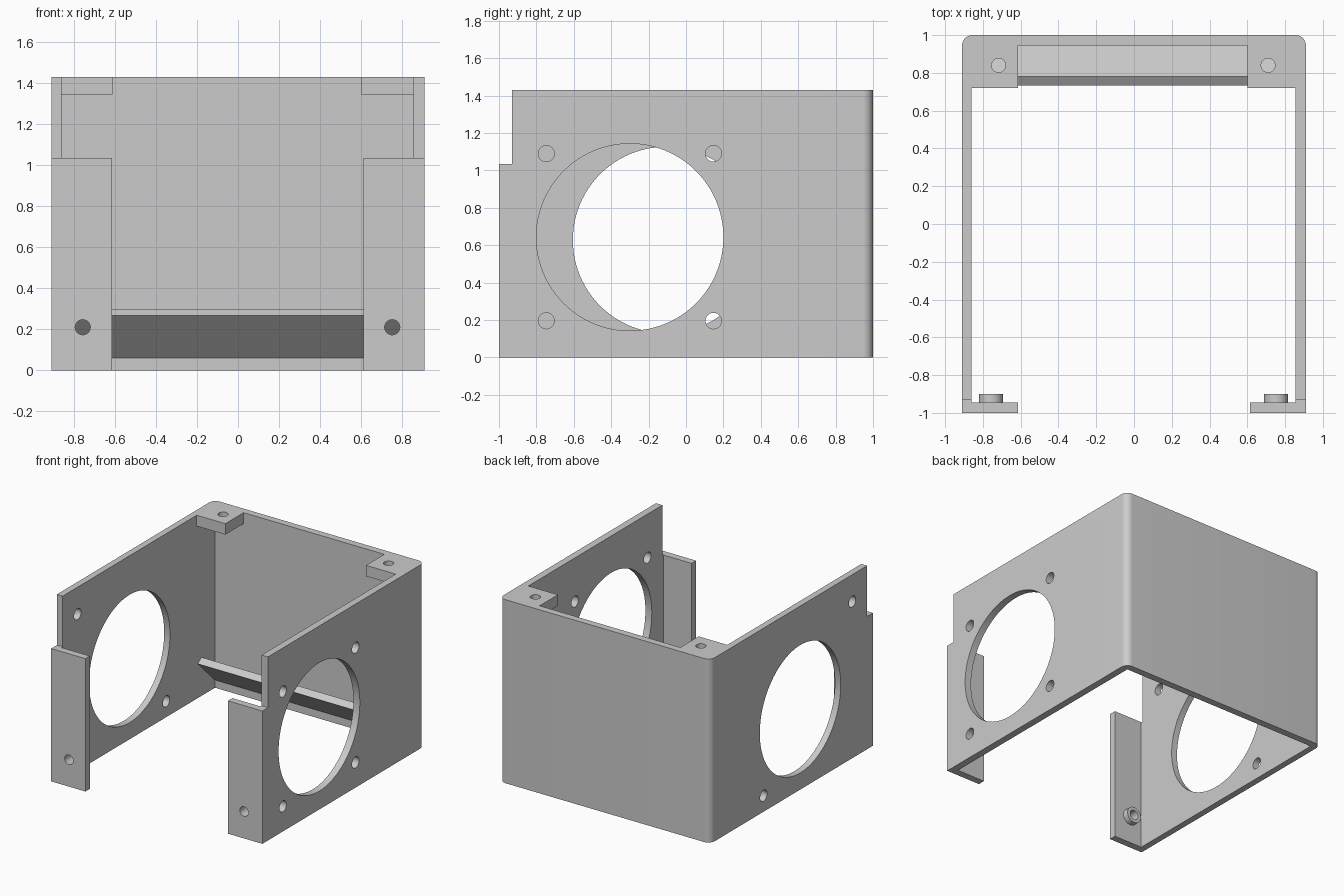
import bpy, bmesh, math
from mathutils import Matrix, Vector

if "Cube" in bpy.data.objects:
    bpy.data.objects.remove(bpy.data.objects["Cube"])

W, H = 0.91, 1.43            # half width and height of the enclosure
INNER_L, INNER_R = 0.855, -0.86
BACK = 0.945                 # inner face of the back wall

grey = bpy.data.materials.new("plain_grey")
grey.use_nodes = True
grey.diffuse_color = (0.6, 0.6, 0.6, 1)
grey.node_tree.nodes["Principled BSDF"].inputs["Base Color"].default_value = (0.6, 0.6, 0.6, 1)


def make(name, bm):
    bmesh.ops.recalc_face_normals(bm, faces=bm.faces[:])
    mesh = bpy.data.meshes.new(name)
    bm.to_mesh(mesh)
    bm.free()
    mesh.materials.append(grey)
    obj = bpy.data.objects.new(name, mesh)
    bpy.context.collection.objects.link(obj)
    return obj


def prism(name, points, sweep):
    """Extrude a closed outline along a vector."""
    bm = bmesh.new()
    face = bm.faces.new([bm.verts.new(p) for p in points])
    new = bmesh.ops.extrude_face_region(bm, geom=[face])["geom"]
    verts = [v for v in new if isinstance(v, bmesh.types.BMVert)]
    bmesh.ops.translate(bm, verts=verts, vec=Vector(sweep))
    return make(name, bm)


def box(name, x, y, z):
    outline = [(x[0], y[0], z[0]), (x[1], y[0], z[0]), (x[1], y[1], z[0]), (x[0], y[1], z[0])]
    return prism(name, outline, (0, 0, z[1] - z[0]))


def cylinder(name, centre, radius, length, axis, sides=32):
    bm = bmesh.new()
    turn = Vector((0, 0, 1)).rotation_difference(Vector(axis)).to_matrix().to_4x4()
    bmesh.ops.create_cone(bm, cap_ends=True, segments=sides, radius1=radius, radius2=radius,
                          depth=length, matrix=Matrix.Translation(centre) @ turn)
    return make(name, bm)


def combine(obj, tool, operation="DIFFERENCE"):
    """Apply a boolean and drop the tool object."""
    mod = obj.modifiers.new("boolean", "BOOLEAN")
    mod.operation, mod.object, mod.solver = operation, tool, "EXACT"
    bpy.context.view_layer.update()
    bpy.context.view_layer.objects.active = obj
    bpy.ops.object.modifier_apply(modifier=mod.name)
    bpy.data.objects.remove(tool)


# Wall shell with front flanges and rounded back corners
R = 0.055
arc = [(W - R + R * math.cos(a), 1 - R + R * math.sin(a))
       for a in (math.radians(90 * i / 10) for i in range(11))]
outline = [(0.613, -1), (W, -1)] + arc + [(-x, y) for x, y in reversed(arc)]
outline += [(-W, -1), (-0.615, -1), (-0.615, -BACK), (INNER_R, -BACK), (INNER_R, BACK),
            (INNER_L, BACK), (INNER_L, -BACK), (0.613, -BACK)]
shell = prism("enclosure_shell", [(x, y, 0) for x, y in outline], (0, 0, H))
combine(shell, box("notch_cutter", (-1.1, 1.1), (-1.1, -0.93), (1.035, 1.6)))

# Corner tabs for the lid screws
for side, inner, hole_x in ((1, 0.6, 0.71), (-1, -0.613, -0.717)):
    xs = sorted((inner, side * 0.885))
    combine(shell, box("lid_tab", xs, (0.72, 0.97), (1.345, H)), "UNION")
    combine(shell, cylinder("lid_hole", (hole_x, 0.84, 1.4), 0.037, 0.3, (0, 0, 1)))

# Large round openings and their mounting holes
X = (1, 0, 0)
fan_right, fan_left = (-0.107, 0.628), (-0.3, 0.643)
combine(shell, cylinder("right_opening", (-0.9, *fan_right), 0.498, 0.3, X, 96))
combine(shell, cylinder("left_opening", (0.9, *fan_left), 0.5, 0.3, X, 96))
for y, z in ((-0.747, 1.22), (0.345, 0.124)):
    combine(shell, cylinder("right_hole", (-0.9, y, z), 0.043, 0.3, X))
for sy in (-1, 1):
    for sz in (-1, 1):
        centre = (0.9, fan_left[0] + sy * 0.447, fan_left[1] + sz * 0.447)
        combine(shell, cylinder("left_hole", centre, 0.043, 0.3, X))

# Screw bosses behind the front flanges
Y = (0, 1, 0)
parts = [shell]
for name, x in (("left_boss", 0.752), ("right_boss", -0.757)):
    boss = cylinder(name, (x, -0.925, 0.21), 0.063, 0.05, Y)
    combine(boss, cylinder("boss_hole", (x, -0.95, 0.21), 0.037, 0.3, Y))
    combine(shell, cylinder("flange_hole", (x, -0.95, 0.21), 0.037, 0.3, Y))
    parts.append(boss)

# Slanted rail across the back wall
rail = [(BACK, 0.06), (0.732, 0.268), (0.78, 0.3), (BACK, 0.14)]
parts.append(prism("slanted_rail", [(INNER_R, y, z) for y, z in rail], (INNER_L - INNER_R, 0, 0)))

# Smooth curved faces, sharp corners
bpy.ops.object.select_all(action="DESELECT")
for part in parts:
    part.select_set(True)
bpy.context.view_layer.objects.active = shell
bpy.ops.object.shade_smooth_by_angle(angle=math.radians(30))
